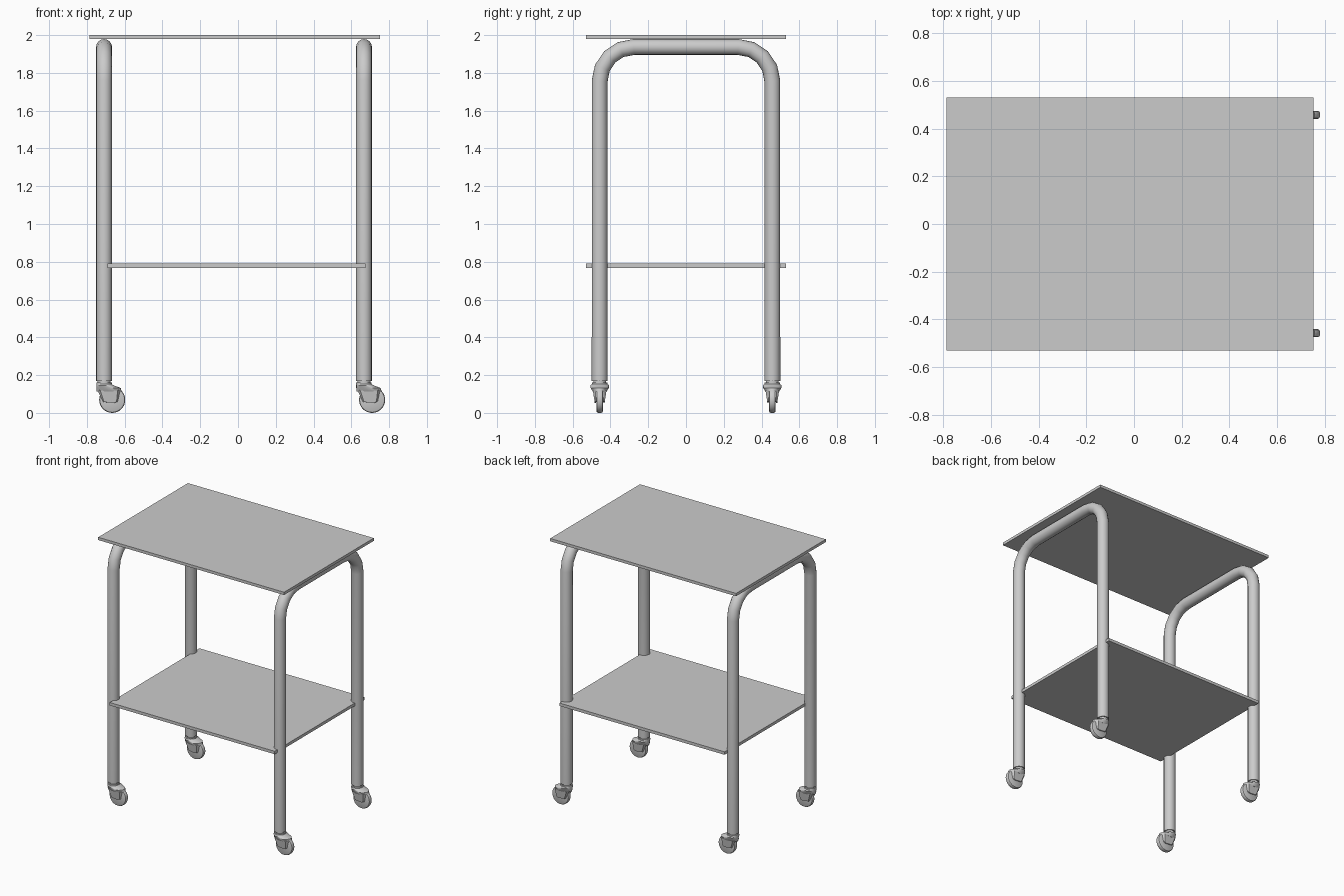
import bpy, bmesh, math
from mathutils import Vector, Matrix

if "Cube" in bpy.data.objects:
    bpy.data.objects.remove(bpy.data.objects["Cube"])

LEG_X = (-0.709, 0.667)   # the two tube frames
LEG_Y = 0.457
TUBE_R = 0.042


def smooth(ob):
    bpy.ops.object.select_all(action='DESELECT')
    ob.select_set(True)
    bpy.context.view_layer.objects.active = ob
    bpy.ops.object.shade_smooth_by_angle(angle=math.radians(35))


def finish(name, bm, loc=(0, 0, 0), shade=True):
    bmesh.ops.recalc_face_normals(bm, faces=bm.faces[:])
    me = bpy.data.meshes.new(name)
    bm.to_mesh(me)
    bm.free()
    ob = bpy.data.objects.new(name, me)
    ob.location = loc
    bpy.context.collection.objects.link(ob)
    if shade:
        smooth(ob)
    return ob


def board(name, x0, x1, y, z0, z1):
    bm = bmesh.new()
    bmesh.ops.create_cube(bm, size=1)
    bmesh.ops.scale(bm, vec=(x1 - x0, 2 * y, z1 - z0), verts=bm.verts)
    return finish(name, bm, ((x0 + x1) / 2, 0, (z0 + z1) / 2), False)


def loft(bm, rings, n=24):
    """Stack of ellipses: (z, x_min, x_max, half_width_y)."""
    loops = []
    for z, a, b, ry in rings:
        loops.append([bm.verts.new(((a + b) / 2 + (b - a) / 2 * math.cos(t), ry * math.sin(t), z))
                      for t in (2 * math.pi * i / n for i in range(n))])
    for lo, hi in zip(loops, loops[1:]):
        for i in range(n):
            j = (i + 1) % n
            bm.faces.new((lo[i], lo[j], hi[j], hi[i]))
    bm.faces.new(loops[0])
    bm.faces.new(loops[-1])


def tube_frame(name, x):
    r, top, steps = 0.18, 1.937, 4
    pts = [(LEG_Y, 0.17)]
    for i in range(steps + 1):
        t = math.pi / 2 * i / steps
        pts.append((LEG_Y - r + r * math.cos(t), top - r + r * math.sin(t)))
    pts += [(-y, z) for y, z in reversed(pts)]
    cu = bpy.data.curves.new(name, 'CURVE')
    cu.dimensions = '3D'
    cu.bevel_depth = TUBE_R
    cu.bevel_resolution = 6
    cu.use_fill_caps = True
    sp = cu.splines.new('POLY')
    sp.points.add(len(pts) - 1)
    for p, (y, z) in zip(sp.points, pts):
        p.co = (x, y, z, 1)
    ob = bpy.data.objects.new(name, cu)
    bpy.context.collection.objects.link(ob)
    bpy.ops.object.select_all(action='DESELECT')
    ob.select_set(True)
    bpy.context.view_layer.objects.active = ob
    bpy.ops.object.convert(target='MESH')
    smooth(bpy.context.object)


def caster(tag, x, y):
    # swivel stem and hood
    bm = bmesh.new()
    loft(bm, [(0.18, -.034, .034, .034), (0.158, -.034, .034, .034)])
    loft(bm, [(0.162, -.041, .041, .041), (0.152, -.041, .041, .041),
              (0.146, -.041, .050, .050), (0.132, -.041, .088, .048),
              (0.112, -.040, .094, .036)])
    finish("caster_hood_" + tag, bm, (x, y, 0))

    # tapered fork prongs either side of the wheel
    bm = bmesh.new()
    for s in (-1, 1):
        vs = [bm.verts.new((px, s * py, pz)) for px, py, pz in (
            (-.036, .019, .122), (.086, .019, .122), (.072, .019, .06), (.055, .019, .052),
            (-.005, .019, .058), (-.020, .034, .118), (.072, .036, .118), (.066, .027, .06),
            (.052, .026, .052), (.000, .026, .058))]
        bmesh.ops.convex_hull(bm, input=vs)
    finish("caster_fork_" + tag, bm, (x, y, 0))

    # wheel with softly rounded tread
    bm = bmesh.new()
    loft(bm, [(h, -r, r, r) for h, r in (
        (-.017, .060), (-.014, .066), (-.007, .069), (.007, .069), (.014, .066), (.017, .060))], 32)
    loft(bm, [(-.024, -.012, .012, .012), (.024, -.012, .012, .012)], 16)  # axle
    bmesh.ops.rotate(bm, cent=(0, 0, 0), matrix=Matrix.Rotation(math.pi / 2, 3, 'X'), verts=bm.verts)
    finish("caster_wheel_" + tag, bm, (x + .043, y, .069))


# table top and lower shelf
board("table_top", -0.785, 0.752, 0.53, 1.979, 2.0)
board("lower_shelf", -0.69, 0.675, 0.53, 0.768, 0.79)

# bent tube frames with casters
for side, x in zip(("left", "right"), LEG_X):
    tube_frame("tube_frame_" + side, x)
    for end, y in (("front", -LEG_Y), ("back", LEG_Y)):
        caster(side + "_" + end, x, y)
